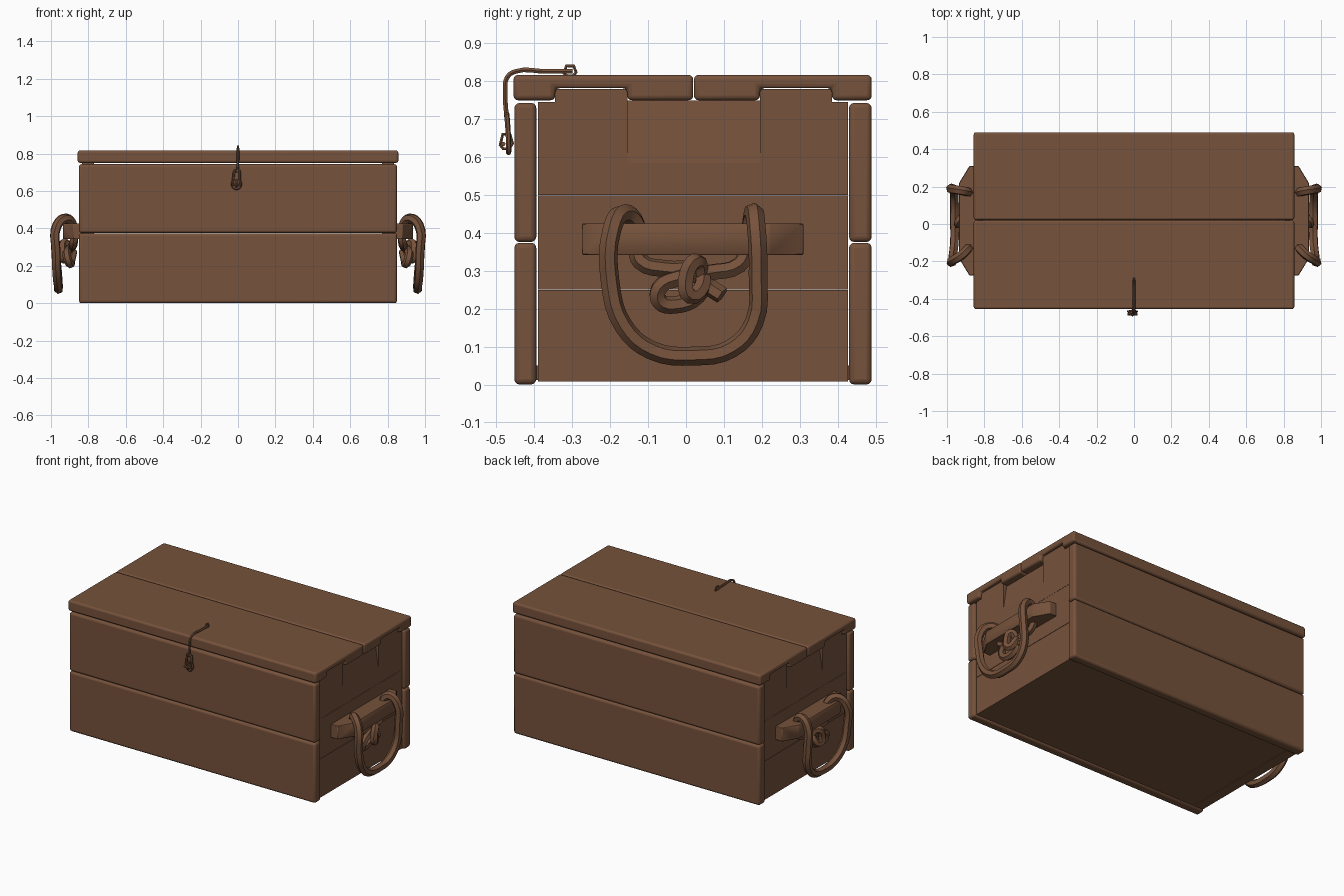
import bpy
import bmesh

cube = bpy.data.objects.get("Cube")
if cube:
    bpy.data.objects.remove(cube, do_unlink=True)

BROWN = (0.18, 0.084, 0.044, 1)
brown = bpy.data.materials.new("brown wood")
brown.use_nodes = True
brown.diffuse_color = BROWN
shader = brown.node_tree.nodes["Principled BSDF"]
shader.inputs["Base Color"].default_value = BROWN
shader.inputs["Roughness"].default_value = 0.8


def finish(obj, smooth=True):
    obj.data.materials.append(brown)
    bpy.ops.object.select_all(action="DESELECT")
    obj.select_set(True)
    bpy.context.view_layer.objects.active = obj
    if smooth:
        bpy.ops.object.shade_smooth_by_angle(angle=0.7)
    return obj


def prism(name, outline, lo, hi, axis="x", bevel=0.0, segments=3):
    """Extrude an outline along x (outline in y,z) or along y or z."""
    place = {"x": lambda a, b, t: (t, a, b),
             "y": lambda a, b, t: (a, t, b),
             "z": lambda a, b, t: (a, b, t)}[axis]
    bm = bmesh.new()
    rings = [[bm.verts.new(place(a, b, t)) for a, b in outline] for t in (lo, hi)]
    bm.faces.new(rings[0])
    bm.faces.new(rings[1])
    n = len(outline)
    for i in range(n):
        j = (i + 1) % n
        bm.faces.new((rings[0][i], rings[0][j], rings[1][j], rings[1][i]))
    bmesh.ops.recalc_face_normals(bm, faces=bm.faces)
    mesh = bpy.data.meshes.new(name)
    bm.to_mesh(mesh)
    bm.free()
    obj = bpy.data.objects.new(name, mesh)
    bpy.context.collection.objects.link(obj)
    if bevel:
        mod = obj.modifiers.new("rounded edges", "BEVEL")
        mod.width = bevel
        mod.segments = segments
    return finish(obj, bevel > 0)


def rect(a0, a1, b0, b1):
    return [(a0, b0), (a1, b0), (a1, b1), (a0, b1)]


def tube(name, points, radius, closed=False, steps=4, sides=1):
    """Round tube through the points, turned into a mesh."""
    curve = bpy.data.curves.new(name, "CURVE")
    curve.dimensions = "3D"
    curve.bevel_depth = radius
    curve.bevel_resolution = sides
    curve.resolution_u = steps
    curve.use_fill_caps = True
    spline = curve.splines.new("BEZIER")
    spline.bezier_points.add(len(points) - 1)
    for knot, co in zip(spline.bezier_points, points):
        knot.co = co
        knot.handle_left_type = knot.handle_right_type = "AUTO"
    spline.use_cyclic_u = closed
    obj = bpy.data.objects.new(name, curve)
    bpy.context.collection.objects.link(obj)
    bpy.ops.object.select_all(action="DESELECT")
    obj.select_set(True)
    bpy.context.view_layer.objects.active = obj
    bpy.ops.object.convert(target="MESH")
    return finish(bpy.context.view_layer.objects.active)


# Front and back walls, two planks each
for side, y0, y1 in (("front", -0.453, -0.395), ("back", 0.43, 0.49)):
    for level, z0, z1 in (("lower", 0.0, 0.374), ("upper", 0.376, 0.743)):
        prism(f"{side}_{level}_plank", rect(y0, y1, z0, z1), -0.85, 0.85, bevel=0.014)

# Floor
prism("floor", rect(-0.4, 0.435, 0.012, 0.05), -0.83, 0.83)

# Lid boards, notched underneath for the end tabs
TABS = ((-0.345, -0.155), (0.195, 0.385))
for name, y0, y1, (t0, t1) in (("lid_front_board", -0.455, 0.019, TABS[0]),
                               ("lid_back_board", 0.021, 0.49, TABS[1])):
    outline = [(y0, 0.75), (t0, 0.75), (t0, 0.782), (t1, 0.782), (t1, 0.75),
               (y1, 0.75), (y1, 0.817), (y0, 0.817)]
    prism(name, outline, -0.857, 0.857, bevel=0.012)

# End walls with tabs, cleat and rope handle, mirrored left and right
Y0, Y1 = -0.39, 0.427
(A, B), (C, D) = TABS
top_outline = [(Y0, 0.5), (Y1, 0.5), (Y1, 0.745), (D, 0.745), (D, 0.78), (C, 0.78),
               (C, 0.585), (B, 0.585), (B, 0.78), (A, 0.78), (A, 0.745), (Y0, 0.745)]
cleat = [(0.82, -0.275), (0.88, -0.275), (0.935, -0.185),
         (0.935, 0.22), (0.88, 0.31), (0.82, 0.31)]
handle = [(0.885, -0.13, 0.36), (0.885, -0.13, 0.42), (0.92, -0.165, 0.452),
          (0.968, -0.195, 0.41), (0.972, -0.2, 0.27), (0.968, -0.165, 0.155),
          (0.96, -0.09, 0.09), (0.96, 0.02, 0.075), (0.96, 0.12, 0.095),
          (0.965, 0.18, 0.165), (0.975, 0.19, 0.29), (0.968, 0.185, 0.42),
          (0.92, 0.178, 0.455), (0.885, 0.17, 0.42), (0.885, 0.165, 0.36)]
knot_front = [(0.875, -0.13, 0.36), (0.88, -0.12, 0.325), (0.885, -0.05, 0.305),
              (0.89, 0.02, 0.3), (0.91, 0.045, 0.27), (0.935, 0.01, 0.235),
              (0.94, 0.0, 0.28), (0.93, 0.025, 0.325), (0.9, 0.04, 0.29),
              (0.89, 0.06, 0.26), (0.9, 0.095, 0.235)]
knot_back = [(0.875, 0.165, 0.36), (0.88, 0.14, 0.315), (0.89, 0.06, 0.295),
             (0.91, -0.02, 0.28), (0.915, -0.07, 0.255), (0.905, -0.07, 0.22),
             (0.895, -0.03, 0.21), (0.89, 0.03, 0.235), (0.88, 0.05, 0.28)]

for side, s in (("left", 1), ("right", -1)):
    def flip(points):
        return [(s * p[0], *p[1:]) for p in points]

    prism(f"{side}_end_lower_plank", rect(Y0, Y1, 0.008, 0.249), s * 0.77, s * 0.835)
    prism(f"{side}_end_middle_plank", rect(Y0, Y1, 0.251, 0.499), s * 0.77, s * 0.835)
    prism(f"{side}_end_tabbed_plank", top_outline, s * 0.77, s * 0.835)
    slope = [(0.77, 0.585), (0.835, 0.585), (0.81, 0.75), (0.77, 0.75)]
    prism(f"{side}_end_sloped_notch", flip(slope), B, C, axis="y")
    prism(f"{side}_cleat", flip(cleat), 0.342, 0.425, axis="z", bevel=0.003, segments=1)
    tube(f"{side}_rope_handle", flip(handle), 0.025)
    tube(f"{side}_rope_knot_front", flip(knot_front), 0.023)
    tube(f"{side}_rope_knot_back", flip(knot_back), 0.023)

# Wire latch: pear-shaped loop on the front, rod over the lid
X = -0.008
tube("latch_rod", [(0, -0.30, 0.826), (0, -0.37, 0.826), (0, -0.45, 0.826),
                   (0, -0.472, 0.81), (0, -0.477, 0.77), (X / 2, -0.473, 0.7)], 0.007)
tube("latch_loop", [(X / 2, -0.473, 0.715), (X - 0.018, -0.469, 0.66),
                    (X - 0.02, -0.468, 0.625), (X, -0.468, 0.612),
                    (X + 0.02, -0.468, 0.625), (X + 0.018, -0.469, 0.66)], 0.007, closed=True)


def staple(name, x, y, z, along):
    """Small six-sided eye seen from the side, spread along y and z."""
    shape = ((-1, -0.5), (-0.6, 0.9), (0.6, 0.9), (1, -0.3), (0.5, -1), (-0.5, -1))
    w, h = along
    tube(name, [(x, y + a * w, z + b * h) for a, b in shape], 0.005, True, steps=1)


staple("lid_staple", 0, -0.306, 0.828, (0.016, 0.014))
staple("front_staple", X, -0.474, 0.642, (0.016, 0.02))
tube("front_pin", [(X - 0.026, -0.482, 0.635), (X + 0.026, -0.482, 0.635)], 0.006)
